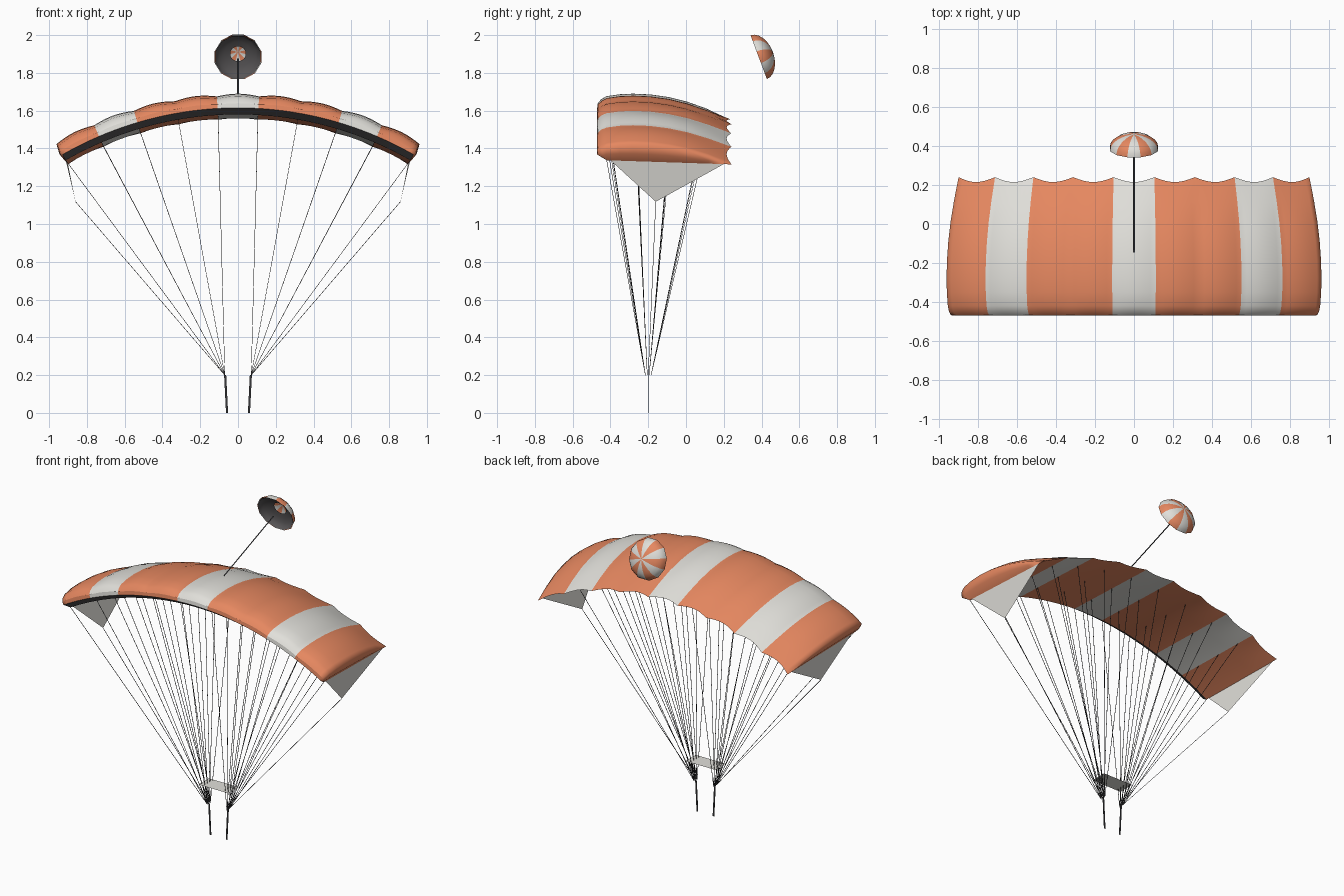
import bpy, bmesh, math
from mathutils import Vector

cube = bpy.data.objects.get("Cube")
if cube:
    bpy.data.objects.remove(cube, do_unlink=True)


def material(name, color):
    m = bpy.data.materials.new(name)
    m.use_nodes = True
    rgba = (*color, 1)
    m.diffuse_color = rgba
    bsdf = next(n for n in m.node_tree.nodes if n.type == "BSDF_PRINCIPLED")
    bsdf.inputs["Base Color"].default_value = rgba
    bsdf.inputs["Roughness"].default_value = 0.8
    return m


ORANGE = material("orange fabric", (0.79, 0.245, 0.117))
WHITE = material("off white fabric", (0.75, 0.74, 0.70))
MESH = material("charcoal mesh", (0.095, 0.09, 0.093))
CORD = material("dark cord", (0.04, 0.04, 0.043))


def finish(bm, name, mats, smooth=False, soft_edges=()):
    bmesh.ops.recalc_face_normals(bm, faces=bm.faces)
    if smooth:
        for f in bm.faces:
            f.smooth = True
        for e in bm.edges:
            e.smooth = e in soft_edges or e.calc_face_angle(0) < math.radians(31)
    me = bpy.data.meshes.new(name)
    bm.to_mesh(me)
    bm.free()
    for m in mats:
        me.materials.append(m)
    bpy.context.collection.objects.link(bpy.data.objects.new(name, me))


def panel(name, mat, points):
    bm = bmesh.new()
    bm.faces.new([bm.verts.new(p) for p in points])
    finish(bm, name, (mat,))


# Canopy arc: cells fan out around an axis far below the wing
CELLS, STEPS = 9, 8
RADIUS, AXIS_Z = 1.81, -0.255
HALF = math.radians(29.8)


def arc(angle, y, off):
    r = RADIUS + off
    return Vector((r * math.sin(angle), y, AXIS_Z + r * math.cos(angle)))


def rib_angle(i):
    return HALF * (2 * i / CELLS - 1)


def under(y):
    return 0.025 * (0.24 - y) / 0.66


# Rib section as (y, height, puff weight), from nose lip over the top to the tail and back
section = [(-0.47, 0.06, 0), (-0.467, 0.08, 0.4), (-0.45, 0.098, 0.7), (-0.42, 0.111, 1),
           (-0.35, 0.121, 1), (-0.28, 0.124, 1), (-0.19, 0.12, 1), (-0.09, 0.106, 1),
           (0.01, 0.083, 1), (0.12, 0.047, 1), (0.24, 0, 0.5)]
tail = len(section) - 1
section += [(y, under(y), 0) for y, _, _ in section[tail - 1:2:-1]]
n = len(section)

bm = bmesh.new()
columns = []
for c in range(CELLS * STEPS + 1):
    puff = math.sin(math.pi * (c % STEPS) / STEPS)
    col = []
    for y, off, weight in section:
        inset = 0.025 * puff * max(0, (y + 0.1) / 0.34)
        col.append(bm.verts.new(arc(rib_angle(c / STEPS), y - inset, off + 0.011 * weight * puff)))
    columns.append(col)
for c in range(CELLS * STEPS):
    a, b = columns[c], columns[c + 1]
    for r in range(n):
        s = (r + 1) % n
        f = bm.faces.new((a[r], b[r], b[s], a[s]))
        if r == n - 1:
            f.material_index = 2
        else:
            f.material_index = 1 if (c // STEPS) % 3 == 1 else 0

# Softly bulged wing tips, blended into the top skin
soft = set()
for side, col in ((-1, columns[0]), (1, columns[-1])):
    outward = Vector((side * math.cos(HALF), 0, -math.sin(HALF)))
    low = [col[min(2 * tail - i, n - 1)] for i in range(tail)] + [col[tail]]
    mid = []
    for i in range(tail):
        bulge = 0.12 * (col[i].co - low[i].co).length if i else 0
        mid.append(bm.verts.new((col[i].co + low[i].co) / 2 + outward * bulge))
    mid.append(col[tail])
    for upper, lower in ((col, mid), (mid, low)):
        for i in range(tail):
            ring = list(dict.fromkeys((upper[i], upper[i + 1], lower[i + 1], lower[i])))
            bm.faces.new(ring)
    for i in range(tail):
        soft.add(bm.edges.get((col[i], col[i + 1])))
finish(bm, "canopy", (ORANGE, WHITE, MESH), smooth=True, soft_edges=soft)


# Suspension lines
def tube(bm, p, q, radius):
    p, q = Vector(p), Vector(q)
    d = (q - p).normalized()
    u = d.orthogonal().normalized()
    v = d.cross(u)
    rings = [[bm.verts.new(end + radius * w) for w in (u, v, -u, -v)] for end in (p, q)]
    for k in range(4):
        j = (k + 1) % 4
        bm.faces.new((rings[0][k], rings[0][j], rings[1][j], rings[1][k]))


ROWS = (-0.42, -0.265, -0.08, 0.1)
TIP = Vector((0.86, -0.16, 1.118))
bm = bmesh.new()
for i in range(CELLS + 1):
    side = -1 if i < 5 else 1
    rows = ROWS[:1] if i in (0, CELLS) else ROWS
    for k, y in enumerate(rows):
        tube(bm, arc(rib_angle(i), y, under(y)), (side * 0.07, -0.215 + 0.01 * k, 0.2), 0.0016)
for side in (-1, 1):
    tube(bm, (side * TIP.x, TIP.y, TIP.z), (side * 0.07, -0.2, 0.2), 0.0016)
finish(bm, "suspension_lines", (CORD,))

for side, label in ((1, "left"), (-1, "right")):
    # Triangular stabilizer below the wing tip
    corners = [arc(side * HALF, y, under(y)) for y in (-0.4, 0.2)]
    panel(label + "_stabilizer", WHITE, corners + [(side * TIP.x, TIP.y, TIP.z)])
    # Flat riser strap
    bm = bmesh.new()
    bmesh.ops.create_cube(bm, size=1)
    for v in bm.verts:
        x = side * (0.068 if v.co.z > 0 else 0.058)
        v.co = (x + v.co.x * 0.011, -0.2 + v.co.y * 0.002, 0.2 * (v.co.z + 0.5))
    finish(bm, label + "_riser", (CORD,))

# Slider panel spread between the lines
panel("slider", WHITE, [(x * 0.107, -0.2 + y * 0.053, 0.335)
                        for x, y in ((-1, -1), (1, -1), (1, 1), (-1, 1))])

# Pilot chute: gores around the bridle direction
AXIS = Vector((0, 0.937, 0.35))
UP = Vector((0, -0.35, 0.937))
SIDE = Vector((1, 0, 0))
CENTRE = Vector((0, 0.385, 1.883))
GORES = 12


def dome(name, radius, depth, levels, mats, closed):
    bm = bmesh.new()
    rings = []
    for lv in levels:
        p = math.radians(lv)
        ring = []
        for g in range(GORES):
            t = 2 * math.pi * (g - 0.5) / GORES
            spoke = SIDE * math.sin(t) + UP * math.cos(t)
            ring.append(bm.verts.new(CENTRE + spoke * radius * math.cos(p) + AXIS * depth * math.sin(p)))
        rings.append(ring)
    apex = bm.verts.new(CENTRE + AXIS * depth) if closed else None
    for g in range(GORES):
        h = (g + 1) % GORES
        faces = [bm.faces.new((a[g], a[h], b[h], b[g])) for a, b in zip(rings, rings[1:])]
        if closed:
            faces.append(bm.faces.new((rings[-1][g], rings[-1][h], apex)))
        for f in faces:
            f.material_index = (g + 1) % len(mats)
    finish(bm, name, mats, smooth=True)


dome("pilot_chute", 0.128, 0.08, (0, 15, 30, 45, 60, 75), (ORANGE, WHITE), True)
dome("pilot_chute_mesh", 0.124, 0.055, (0, 18, 36, 54, 70), (MESH,), False)

# Flat bridle ribbon from the canopy top to the pilot chute
start, end = Vector((0, -0.16, 1.675)), CENTRE - AXIS * 0.02
edge = SIDE * 0.004
panel("bridle", CORD, (start - edge, start + edge, end + edge, end - edge))
